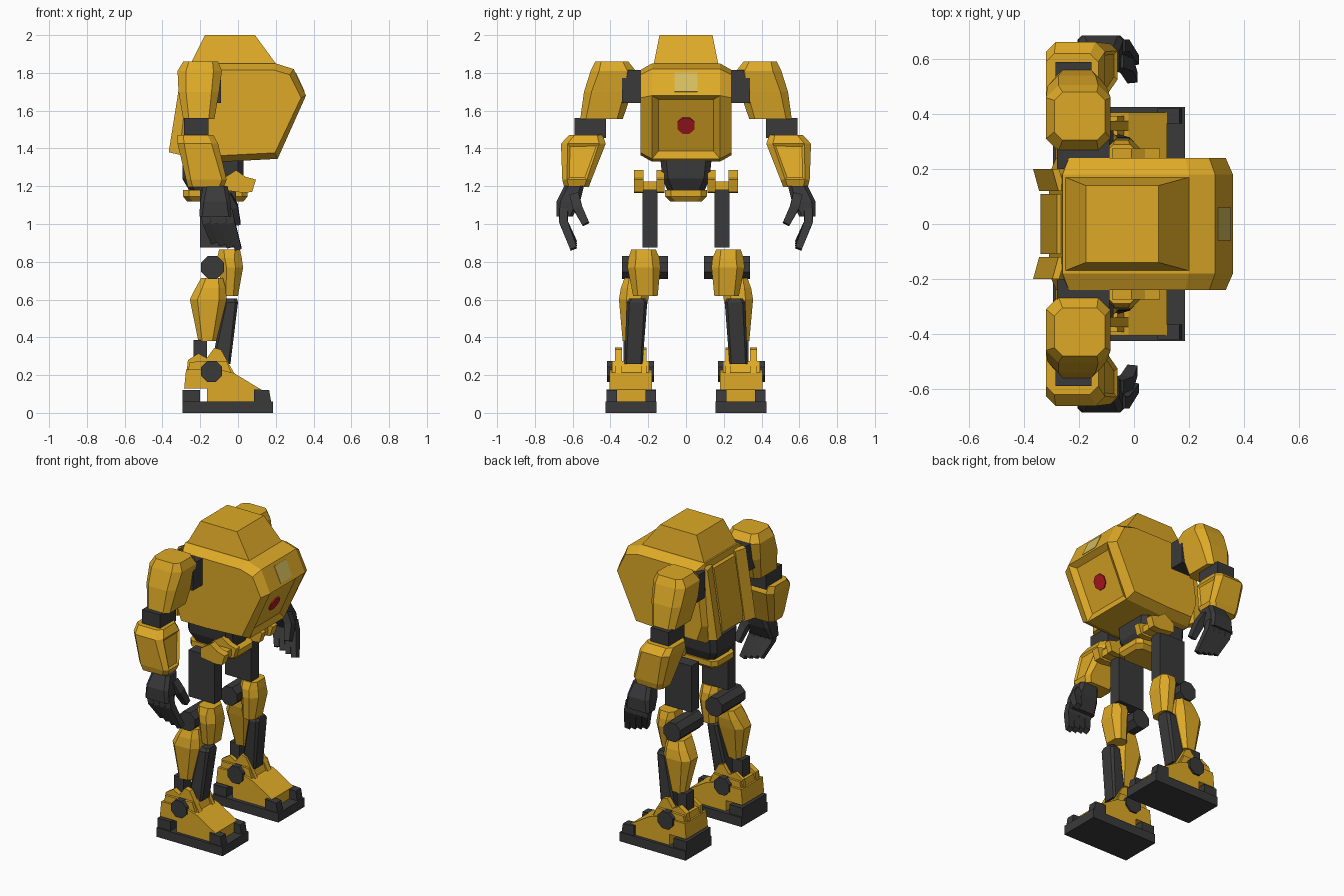
import bpy, bmesh, math
from mathutils import Vector


def material(name, rgb):
    m = bpy.data.materials.new(name)
    m.diffuse_color = (*rgb, 1)
    return m


YELLOW = material("yellow paint", (0.73, 0.40, 0.02))
DARK = material("dark metal", (0.042, 0.042, 0.044))
RED = material("red light", (0.45, 0.01, 0.015))
PANE = material("pale window", (0.66, 0.50, 0.11))


def build(name, rings, mat, sides=(1,), inset=None):
    """Skin closed rings of points; sides=(1,-1) also makes the mirrored twin."""
    for s in sides:
        bm = bmesh.new()
        loops = [[bm.verts.new((p[0], p[1] * s, p[2])) for p in r] for r in rings]
        n = len(loops[0])
        for a, b in zip(loops, loops[1:]):
            for i in range(n):
                bm.faces.new((a[i], a[(i + 1) % n], b[(i + 1) % n], b[i]))
        bm.faces.new(loops[0])
        bm.faces.new(loops[-1])
        bmesh.ops.recalc_face_normals(bm, faces=bm.faces)
        if inset:  # sink a panel into the largest face looking along a direction
            direction, width, depth = inset
            d = Vector(direction)
            bm.normal_update()
            picks = [f for f in bm.faces if f.normal.dot(d) > 0.9]
            face = max(picks, key=lambda f: f.calc_area())
            bmesh.ops.inset_region(bm, faces=[face], thickness=width)
            bmesh.ops.translate(bm, verts=face.verts, vec=face.normal * -depth)
        me = bpy.data.meshes.new(name)
        bm.to_mesh(me)
        bm.free()
        me.materials.append(mat)
        suffix = "" if len(sides) == 1 else ("_left" if s > 0 else "_right")
        bpy.context.collection.objects.link(bpy.data.objects.new(name + suffix, me))


PAIR = (1, -1)


def rect(z, x0, x1, y0, y1, c):
    """Horizontal rectangle with cut corners."""
    return [(x0 + c, y0, z), (x1 - c, y0, z), (x1, y0 + c, z), (x1, y1 - c, z),
            (x1 - c, y1, z), (x0 + c, y1, z), (x0, y1 - c, z), (x0, y0 + c, z)]


def loft(name, sections, mat, sides=PAIR, inset=None):
    build(name, [rect(*s) for s in sections], mat, sides, inset)


def prism(name, profile, y0, y1, mat, sides=PAIR):
    """Side profile (x, z) extruded across y."""
    build(name, [[(x, y, z) for x, z in profile] for y in (y0, y1)], mat, sides)


def box(name, x0, x1, y0, y1, z0, z1, mat, sides=PAIR):
    prism(name, [(x0, z0), (x1, z0), (x1, z1), (x0, z1)], y0, y1, mat, sides)


def octagon(x, z, r):
    return [(x + r * math.cos(math.radians(22.5 + 45 * i)),
             z + r * math.sin(math.radians(22.5 + 45 * i))) for i in range(8)]


def bar(name, pts, widths, mat):
    """Square limb through points, thicknesses given per point."""
    rings = []
    for i, p in enumerate(pts):
        a, b = Vector(pts[max(i - 1, 0)]), Vector(pts[min(i + 1, len(pts) - 1)])
        d = (b - a).normalized()
        u = d.cross(Vector((1, 0, 0))).normalized()
        v = d.cross(u)
        h = widths[i] / 2
        rings.append([Vector(p) + u * h * j + v * h * k
                      for j, k in ((-1, -1), (1, -1), (1, 1), (-1, 1))])
    build(name, rings, mat, PAIR)


# Torso: side profile with bevelled flanks and a sunken chest panel
torso = [(-0.26, 1.85), (0.20, 1.85), (0.295, 1.82), (0.36, 1.68), (0.21, 1.345),
         (-0.07, 1.33), (-0.27, 1.33), (-0.31, 1.45)]
cx, cz = 0.03, 1.59
small = [(cx + (x - cx) * 0.92, cz + (z - cz) * 0.87) for x, z in torso]
build("torso", [[(x, y, z) for x, z in p] for p, y in
                ((small, -0.24), (torso, -0.18), (torso, 0.18), (small, 0.24))],
      YELLOW, (1,), ((0.913, 0, -0.409), 0.05, 0.025))

# Cap on the torso
build("head_cap", [[(x0, -y, z), (x1, -y, z), (x1, y, z), (x0, y, z)] for x0, x1, y, z in
                   ((-0.25, 0.20, 0.17, 1.85), (-0.175, 0.09, 0.14, 2.0))], YELLOW)


def on_slope(a, b, t, lift):
    """Point between two profile points, lifted off the face."""
    dx, dz = b[0] - a[0], b[1] - a[1]
    n = math.hypot(dx, dz)
    return Vector((a[0] + dx * t - dz / n * lift, 0, a[1] + dz * t + dx / n * lift))


# Chest light and window plate
low = [(0.36, 1.68), (0.21, 1.345)]
rings = []
for lift in (-0.027, -0.018):
    c = on_slope(*low, 0.5, -lift * -1)
    c = Vector((0.285 + 0.913 * lift, 0, 1.5125 - 0.409 * lift))
    up = Vector((0.409, 0, 0.913))
    rings.append([c + up * q + Vector((0, p, 0)) for p, q in octagon(0, 0, 0.05)])
build("chest_light", rings, RED)
hi = [(0.295, 1.82), (0.36, 1.68)]
build("window", [[on_slope(*hi, t, lift) + Vector((0, y, 0))
                  for t, y in ((0.14, -0.06), (0.14, 0.06), (0.86, 0.06), (0.86, -0.06))]
                 for lift in (-0.003, 0.003)], PANE)

# Back plates
prism("back_plate", [(-0.25, 1.82), (-0.28, 1.80), (-0.335, 1.46), (-0.34, 1.39),
                     (-0.27, 1.37)], -0.11, 0.11, YELLOW, (1,))
build("back_fin", [[(x - o, y, z) for x, z in ((-0.25, 1.83), (-0.275, 1.82), (-0.345, 1.38),
                                               (-0.28, 1.365))]
                   for o, y in ((0, 0.12), (0.022, 0.20))], YELLOW, PAIR)

# Waist and belt
loft("waist", [(1.18, -0.26, 0.0, -0.10, 0.10, 0.03), (1.24, -0.295, 0.03, -0.125, 0.125, 0.03),
               (1.34, -0.295, 0.03, -0.135, 0.135, 0.03)], DARK, (1,))
loft("belt", [(1.12, -0.27, 0.03, -0.085, 0.085, 0.03), (1.145, -0.29, 0.05, -0.11, 0.11, 0.03),
              (1.18, -0.29, 0.05, -0.11, 0.11, 0.03)], YELLOW, (1,))

# Hips and thighs
pod = [(-0.08, 1.18), (-0.08, 1.24), (-0.01, 1.285), (0.04, 1.25), (0.095, 1.235),
       (0.075, 1.17), (0.03, 1.165)]
prism("hip_pod_inner", pod, 0.115, 0.155, YELLOW)
prism("hip_pod_outer", pod, 0.225, 0.275, YELLOW)
box("hip_bridge", -0.05, 0.06, 0.155, 0.225, 1.18, 1.225, YELLOW)
box("thigh", -0.20, -0.01, 0.15, 0.23, 0.875, 1.18, DARK)

# Knee joint and armour
prism("knee_joint", octagon(-0.135, 0.77, 0.065), 0.095, 0.34, DARK)
loft("knee_armour", [(0.62, -0.09, 0.0, 0.15, 0.28, 0.025), (0.77, -0.10, 0.027, 0.135, 0.31, 0.04),
                     (0.82, -0.11, 0.02, 0.14, 0.305, 0.04),
                     (0.865, -0.10, 0.01, 0.16, 0.29, 0.025)], YELLOW)

# Calf, shin strut and heel tendon
loft("calf", [(0.38, -0.21, -0.115, 0.25, 0.335, 0.02), (0.60, -0.255, -0.06, 0.20, 0.355, 0.04),
              (0.66, -0.225, -0.065, 0.19, 0.345, 0.035),
              (0.715, -0.195, -0.08, 0.19, 0.325, 0.025)], YELLOW)
loft("shin_strut", [(0.26, -0.14, -0.04, 0.23, 0.325, 0.01),
                    (0.585, -0.075, 0.0, 0.205, 0.315, 0.015),
                    (0.605, -0.06, -0.005, 0.215, 0.30, 0.015)], DARK)
box("heel_tendon", -0.235, -0.165, 0.25, 0.33, 0.22, 0.385, DARK)

# Feet
box("sole", -0.295, 0.185, 0.155, 0.425, 0.0, 0.06, DARK)
box("heel_block", -0.295, -0.20, 0.165, 0.415, 0.06, 0.12, DARK)
toe = [(0.085, 0.06), (0.175, 0.06), (0.165, 0.12), (0.085, 0.125)]
prism("toe_block_inner", toe, 0.16, 0.215, DARK)
prism("toe_block_outer", toe, 0.365, 0.42, DARK)
prism("foot_shell", [(-0.165, 0.06), (0.12, 0.06), (0.12, 0.125), (-0.02, 0.21),
                     (-0.10, 0.23), (-0.275, 0.23), (-0.285, 0.13), (-0.165, 0.13)],
      0.18, 0.405, YELLOW)
guard = [(-0.28, 0.15), (-0.265, 0.28), (-0.21, 0.315), (-0.165, 0.29), (-0.125, 0.345),
         (-0.09, 0.335), (-0.02, 0.21), (-0.02, 0.15)]
prism("ankle_guard_outer", guard, 0.34, 0.375, YELLOW)
prism("ankle_guard_inner", guard, 0.21, 0.235, YELLOW)
side = [(-0.27, 0.2), (-0.255, 0.27), (-0.06, 0.275), (-0.03, 0.2)]
prism("ankle_side", side, 0.195, 0.392, YELLOW)
prism("ankle_joint", octagon(-0.14, 0.22, 0.06), 0.17, 0.417, DARK)

# Arms
box("shoulder_joint", -0.28, -0.09, 0.20, 0.34, 1.64, 1.815, DARK)
loft("upper_arm", [(1.555, -0.29, -0.125, 0.335, 0.56, 0.03), (1.70, -0.315, -0.10, 0.285, 0.54, 0.04),
                   (1.81, -0.32, -0.085, 0.265, 0.505, 0.045),
                   (1.86, -0.29, -0.105, 0.305, 0.48, 0.03)], YELLOW)
box("elbow", -0.285, -0.155, 0.424, 0.589, 1.455, 1.56, DARK)
loft("forearm", [(1.195, -0.265, -0.075, 0.515, 0.645, 0.025), (1.235, -0.275, -0.06, 0.50, 0.655, 0.025),
                 (1.425, -0.32, -0.105, 0.425, 0.662, 0.035),
                 (1.47, -0.32, -0.13, 0.44, 0.62, 0.03)], YELLOW, PAIR, ((1, 0, 0), 0.018, 0.01))

# Hands: palm, four fingers and a thumb
loft("palm", [(1.04, -0.205, -0.035, 0.60, 0.685, 0.015), (1.12, -0.20, -0.04, 0.56, 0.685, 0.02),
              (1.20, -0.185, -0.055, 0.54, 0.645, 0.02)], DARK)
for i in range(4):
    x = -0.18 + 0.042 * i
    z = 0.925 - 0.012 * i
    bar(f"finger_{i + 1}", [(x, 0.648, 1.08), (x + 0.015, 0.648, 1.01), (x + 0.055, 0.595, z - 0.02)],
        (0.045, 0.045, 0.036), DARK)
bar("thumb", [(-0.06, 0.59, 1.15), (-0.025, 0.575, 1.09), (-0.005, 0.53, 1.0)],
    (0.05, 0.05, 0.038), DARK)
